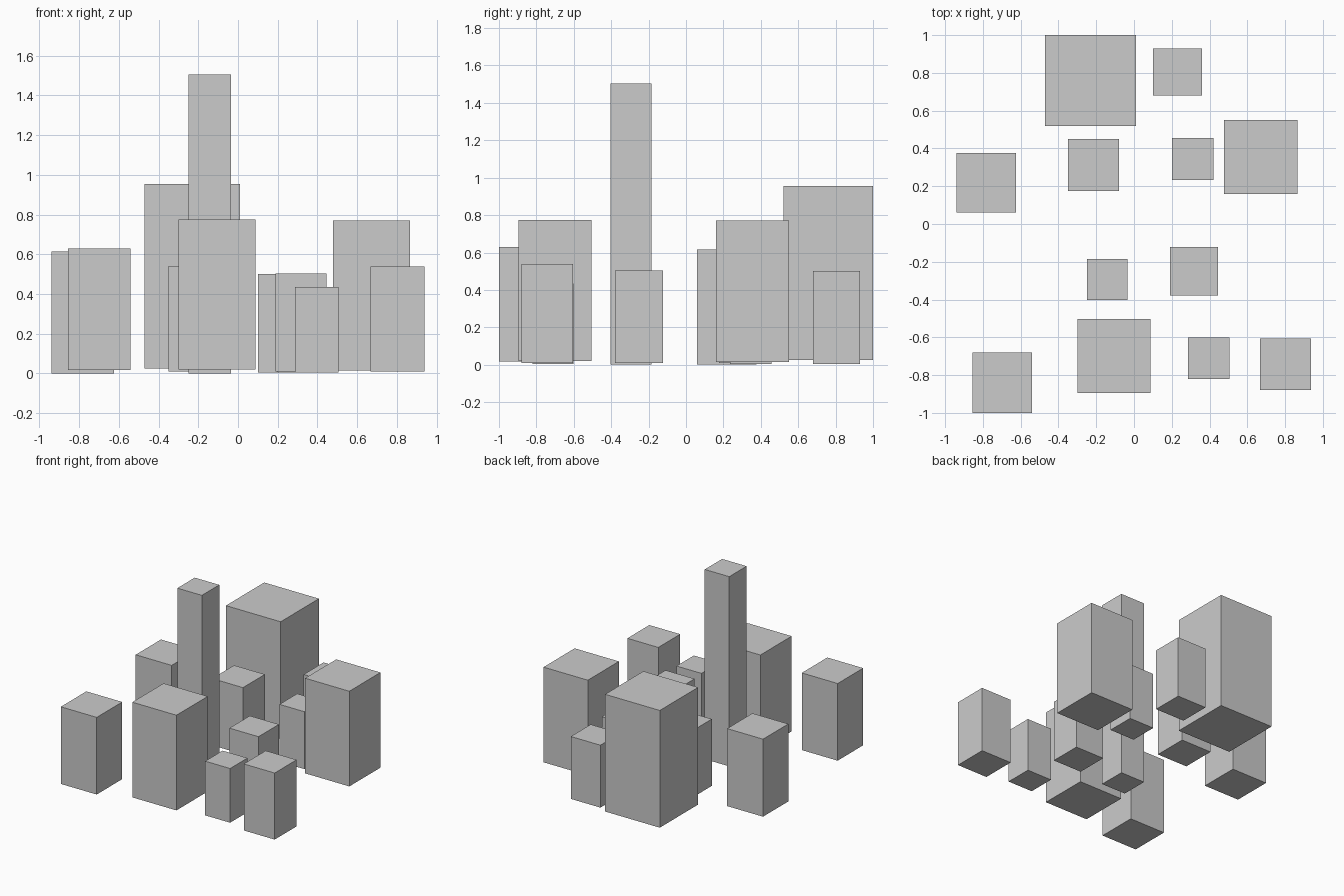
import bpy

# Each block: name, (x min, x max), (y min, y max), (z min, z max)
BLOCKS = [
    ("large_back_block", (-0.47, 0.01), (0.52, 1.0), (0.025, 0.955)),
    ("back_right_block", (0.10, 0.36), (0.68, 0.93), (0.005, 0.50)),
    ("left_block", (-0.94, -0.625), (0.06, 0.377), (0.0, 0.615)),
    ("inner_left_block", (-0.35, -0.08), (0.176, 0.451), (0.01, 0.54)),
    ("inner_right_block", (0.20, 0.42), (0.234, 0.456), (0.005, 0.46)),
    ("large_right_block", (0.477, 0.865), (0.16, 0.55), (0.015, 0.77)),
    ("tall_tower", (-0.25, -0.035), (-0.403, -0.185), (0.0, 1.505)),
    ("centre_right_block", (0.19, 0.445), (-0.379, -0.123), (0.01, 0.503)),
    ("front_left_block", (-0.855, -0.54), (-1.0, -0.68), (0.018, 0.63)),
    ("large_front_block", (-0.30, 0.087), (-0.896, -0.504), (0.02, 0.775)),
    ("small_front_block", (0.286, 0.505), (-0.82, -0.602), (0.005, 0.435)),
    ("front_right_block", (0.667, 0.938), (-0.88, -0.605), (0.01, 0.538)),
]


def add_block(name, *spans):
    centre = [(a + b) / 2 for a, b in spans]
    bpy.ops.mesh.primitive_cube_add(size=1, location=centre)
    obj = bpy.context.object
    obj.name = name
    obj.scale = [b - a for a, b in spans]


# Cluster of upright blocks
for block in BLOCKS:
    add_block(*block)
